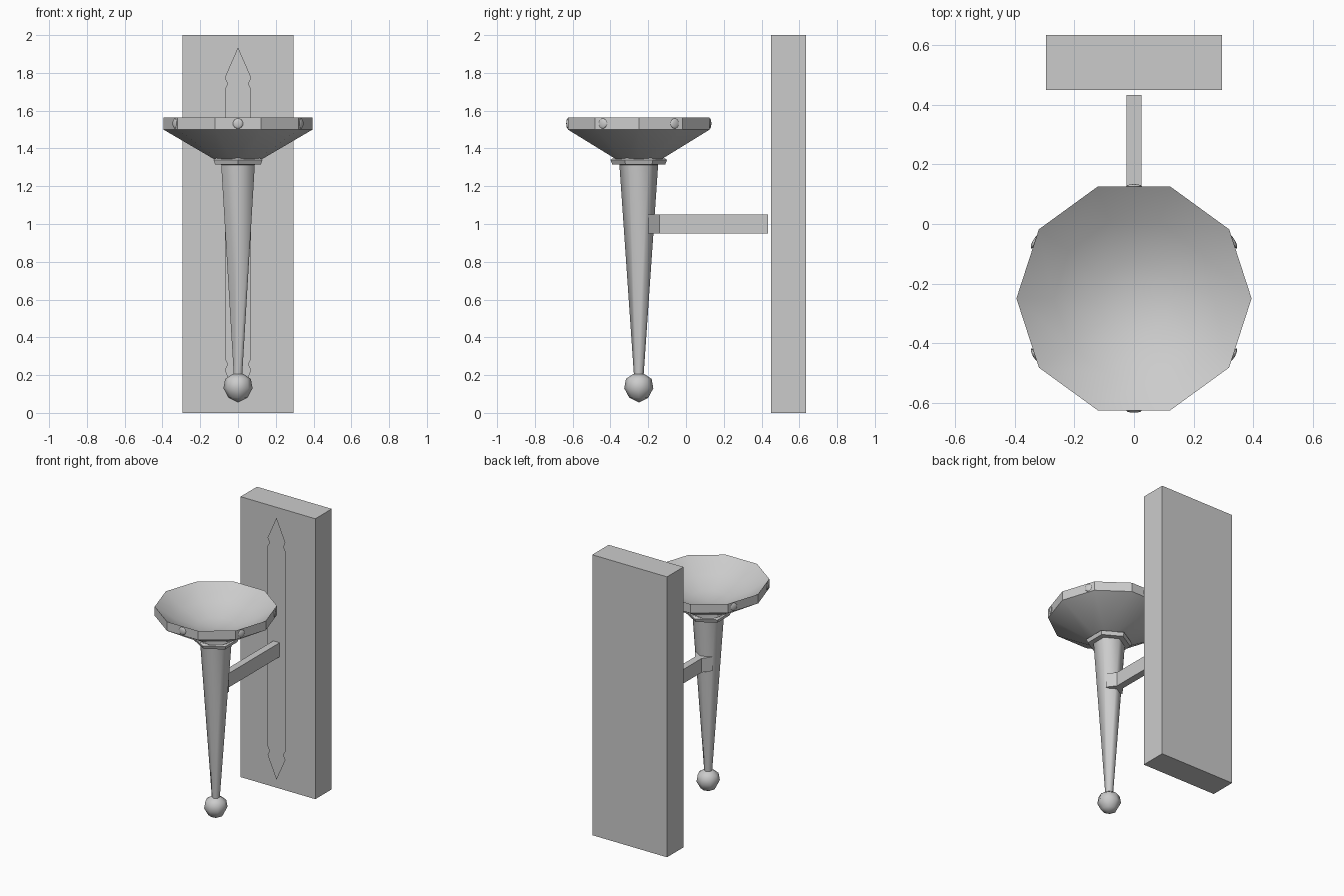
import bpy, bmesh, math
from mathutils import Matrix, Vector

if "Cube" in bpy.data.objects:
    bpy.data.objects.remove(bpy.data.objects["Cube"])

AXIS_Y = -0.25          # the torch stands on this vertical axis

metal = bpy.data.materials.new("grey_metal")
metal.use_nodes = True
GREY = (0.6, 0.6, 0.6, 1)
metal.diffuse_color = GREY
metal.node_tree.nodes["Principled BSDF"].inputs["Base Color"].default_value = GREY


def finish(name, bm, angle=None):
    """Turn a bmesh into an object; angle None means flat faces."""
    mesh = bpy.data.meshes.new(name)
    bm.to_mesh(mesh)
    bm.free()
    obj = bpy.data.objects.new(name, mesh)
    bpy.context.collection.objects.link(obj)
    mesh.materials.append(metal)
    if angle:
        bpy.ops.object.select_all(action='DESELECT')
        obj.select_set(True)
        bpy.context.view_layer.objects.active = obj
        bpy.ops.object.shade_smooth_by_angle(angle=math.radians(angle))
    return obj


def lathe(name, profile, sides, turn=0, angle=None):
    """Spin (radius, z) points about the torch axis; radius 0 closes to a point."""
    bm = bmesh.new()
    rings = []
    for r, z in profile:
        count = sides if r else 1
        rings.append([bm.verts.new((r * math.cos(turn + math.tau * i / sides),
                                    AXIS_Y + r * math.sin(turn + math.tau * i / sides), z))
                      for i in range(count)])
    for a, b in zip(rings, rings[1:]):
        for i in range(sides):
            j = (i + 1) % sides
            corners = [a[i % len(a)], a[j % len(a)], b[j % len(b)], b[i % len(b)]]
            bm.faces.new(list(dict.fromkeys(corners)))
    bmesh.ops.recalc_face_normals(bm, faces=bm.faces)
    return finish(name, bm, angle)


def prism(name, outline, z0, z1):
    """Extrude an (x, y) outline upwards."""
    bm = bmesh.new()
    base = bm.faces.new([bm.verts.new((x, y, z0)) for x, y in outline])
    top = bmesh.ops.extrude_face_region(bm, geom=[base])["geom"]
    bmesh.ops.translate(bm, vec=(0, 0, z1 - z0),
                        verts=[v for v in top if isinstance(v, bmesh.types.BMVert)])
    bmesh.ops.recalc_face_normals(bm, faces=bm.faces)
    return finish(name, bm)


def mirrored(half):
    return half + [(-x, y) for x, y in reversed(half)]


# Wall block and the bracket arm, which flares where it grips the shaft
prism("wall_block", mirrored([(0.295, 0.45), (0.295, 0.635)]), 0, 2)
prism("bracket_arm", mirrored([(0.07, -0.2), (0.025, -0.14), (0.025, 0.433)]), 0.95, 1.05)

# Thin pointed backplate, mirrored top to bottom
quarter = [(0.07, 0.715), (0.055, 0.74), (0.07, 0.775)]
right = [(x, -h) for x, h in reversed(quarter)] + quarter
outline = right + [(0, 0.935)] + [(-x, h) for x, h in reversed(right)] + [(0, -0.935)]
bm = bmesh.new()
bm.faces.new([bm.verts.new((x, 0.434, 1 + h)) for x, h in outline])
finish("backplate", bm)

# Dish: faceted rim, conical underside, hollow smooth inside
lathe("dish", [(0, 1.345), (0.13, 1.345), (0.395, 1.5), (0.395, 1.565),
               (0.27, 1.48), (0.13, 1.425), (0, 1.41)], 10, angle=32)

# Six-sided collar, tapering shaft and end knob
POINT_BACK = math.pi / 2
lathe("collar", [(0, 1.31), (0.14, 1.315), (0.15, 1.34), (0.115, 1.36), (0, 1.36)],
      6, POINT_BACK)
lathe("shaft", [(0.025, 0.19), (0.103, 1.32)], 6, POINT_BACK, angle=80)
lathe("knob", [(0, 0.055), (0.05, 0.08), (0.077, 0.13), (0.068, 0.18), (0.03, 0.205),
               (0, 0.205)], 8, angle=60)

# Six domed studs around the rim
for i in range(6):
    a = math.radians(30 + 60 * i)
    out = Vector((math.cos(a), math.sin(a), 0))
    reach = 0.376 if abs(out.x) < 0.1 else 0.383
    place = (Matrix.Translation(Vector((0, AXIS_Y, 1.532)) + out * reach)
             @ Matrix.Rotation(a, 4, 'Z') @ Matrix.Diagonal((0.3, 1, 1, 1)))
    bm = bmesh.new()
    bmesh.ops.create_uvsphere(bm, u_segments=12, v_segments=8, radius=0.027, matrix=place)
    finish("rim_stud_%d" % (i + 1), bm, angle=60)
